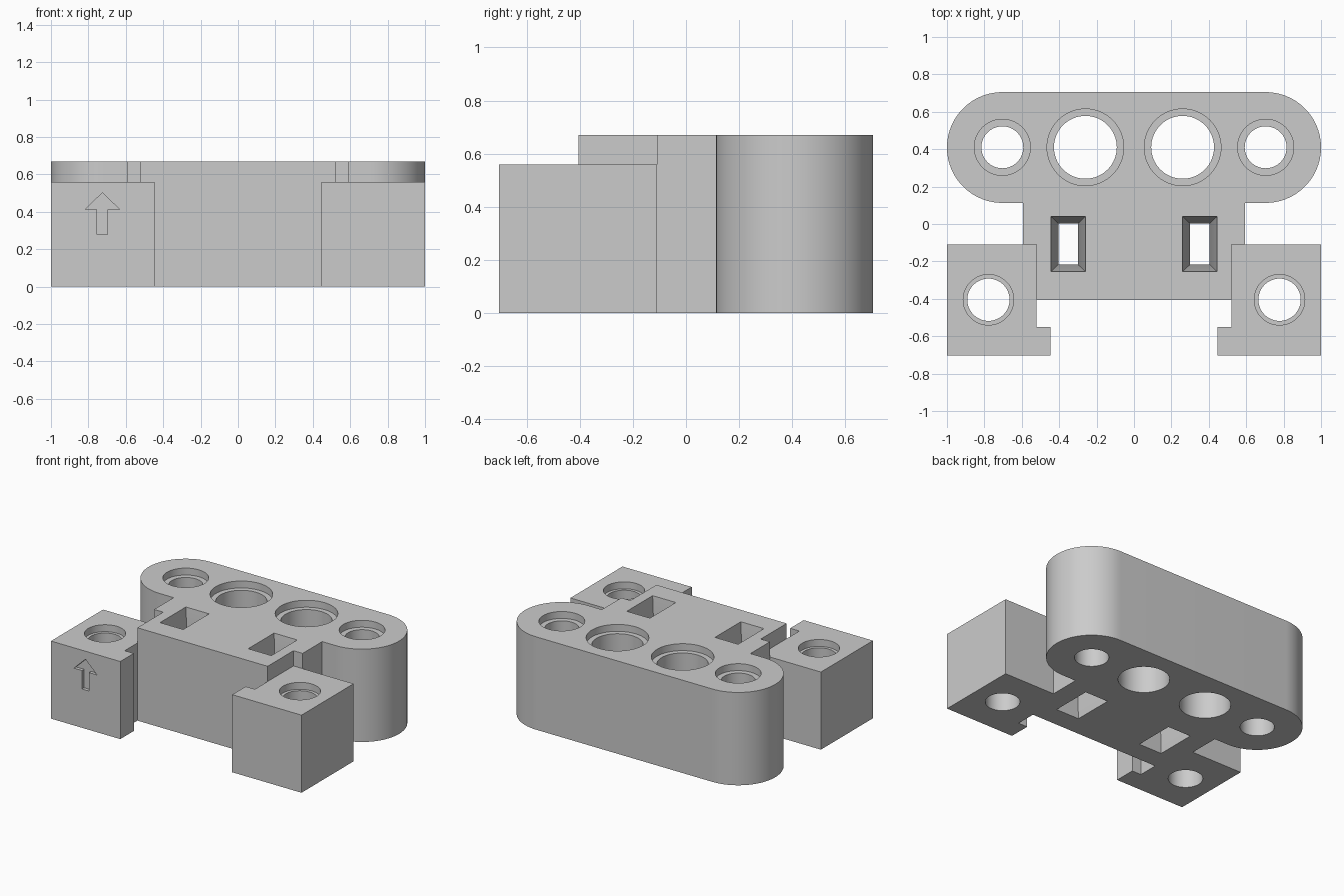
import bpy, bmesh, math

if "Cube" in bpy.data.objects:
    bpy.data.objects.remove(bpy.data.objects["Cube"], do_unlink=True)

grey = bpy.data.materials.new("light grey plastic")
grey.use_nodes = True
colour = (0.6, 0.6, 0.6, 1)
grey.diffuse_color = colour
grey.node_tree.nodes["Principled BSDF"].inputs["Base Color"].default_value = colour

BODY_H, LEG_H, SINK = 0.67, 0.56, 0.05


def loft(name, rings):
    """Closed solid through a list of equal-length 3D rings."""
    bm = bmesh.new()
    loops = [[bm.verts.new(p) for p in ring] for ring in rings]
    n = len(loops[0])
    bm.faces.new(loops[0])
    bm.faces.new(loops[-1])
    for a, b in zip(loops, loops[1:]):
        for i in range(n):
            j = (i + 1) % n
            bm.faces.new((a[i], a[j], b[j], b[i]))
    bmesh.ops.recalc_face_normals(bm, faces=bm.faces)
    mesh = bpy.data.meshes.new(name)
    bm.to_mesh(mesh)
    bm.free()
    mesh.materials.append(grey)
    obj = bpy.data.objects.new(name, mesh)
    bpy.context.collection.objects.link(obj)
    return obj


def prism(name, outline, z0, z1):
    return loft(name, [[(x, y, z) for x, y in outline] for z in (z0, z1)])


def arc(cx, cy, r, start, end, steps):
    angles = [math.radians(start + (end - start) * i / steps) for i in range(steps + 1)]
    return [(cx + r * math.cos(a), cy + r * math.sin(a)) for a in angles]


def rect(cx, cy, w, d, z):
    return [(cx + sx * w / 2, cy + sy * d / 2, z)
            for sx, sy in ((-1, -1), (1, -1), (1, 1), (-1, 1))]


def combine(target, other, operation):
    mod = target.modifiers.new(operation, "BOOLEAN")
    mod.operation, mod.object, mod.solver = operation, other, "EXACT"
    bpy.context.view_layer.objects.active = target
    bpy.ops.object.modifier_apply(modifier=mod.name)
    bpy.data.objects.remove(other, do_unlink=True)


# Main body: rounded rear bar with a stepped neck
half = [(0.52, -0.405), (0.52, -0.11), (0.593, -0.11), (0.593, 0.113)]
half += arc(0.704, 0.409, 0.296, -90, 90, 48)
body = prism("mount_body", half + [(-x, y) for x, y in reversed(half)], 0, BODY_H)

# Front blocks, each with a small lip facing inwards
leg = [(1, -0.704), (1, -0.11), (0.48, -0.11), (0.48, -0.39), (0.52, -0.39),
       (0.52, -0.55), (0.447, -0.55), (0.447, -0.704)]
for s in (1, -1):
    combine(body, prism("front_block", [(s * x, y) for x, y in leg], 0, LEG_H), "UNION")

# Stepped round holes: x, y, bore radius, counterbore radius, top height
holes = [(0.26, 0.41, 0.168, 0.205, BODY_H),
         (0.704, 0.41, 0.112, 0.15, BODY_H),
         (0.778, -0.405, 0.113, 0.135, LEG_H)]
for s in (1, -1):
    for x, y, bore, wide, top in holes:
        profile = [(bore, -0.1), (bore, top - SINK), (wide, top - SINK), (wide, top + 0.1)]
        rings = [[(px, py, z) for px, py in arc(s * x, y, r, 0, 354.375, 63)]
                 for r, z in profile]
        combine(body, loft("hole_cutter", rings), "DIFFERENCE")

    # Rectangular slots, narrowest at mid height
    x, y, w, d = s * 0.352, -0.107, 0.185, 0.295
    rings = [rect(x, y, w, d, -0.1), rect(x, y, w, d, 0),
             rect(x, y, 0.105, 0.22, BODY_H / 2),
             rect(x, y, w, d, BODY_H), rect(x, y, w, d, BODY_H + 0.1)]
    combine(body, loft("slot_cutter", rings), "DIFFERENCE")

# Engraved up arrow on the front of the right block
side = [(0.028, 0.28), (0.028, 0.413), (0.092, 0.413)]
arrow = side + [(0, 0.502)] + [(-x, z) for x, z in reversed(side)]
combine(body, loft("arrow_cutter", [[(x - 0.725, y, z) for x, z in arrow]
                                    for y in (-0.8, -0.68)]), "DIFFERENCE")

# Smooth curves, sharp edges
body.select_set(True)
bpy.context.view_layer.objects.active = body
bpy.ops.object.shade_smooth_by_angle(angle=math.radians(30))
